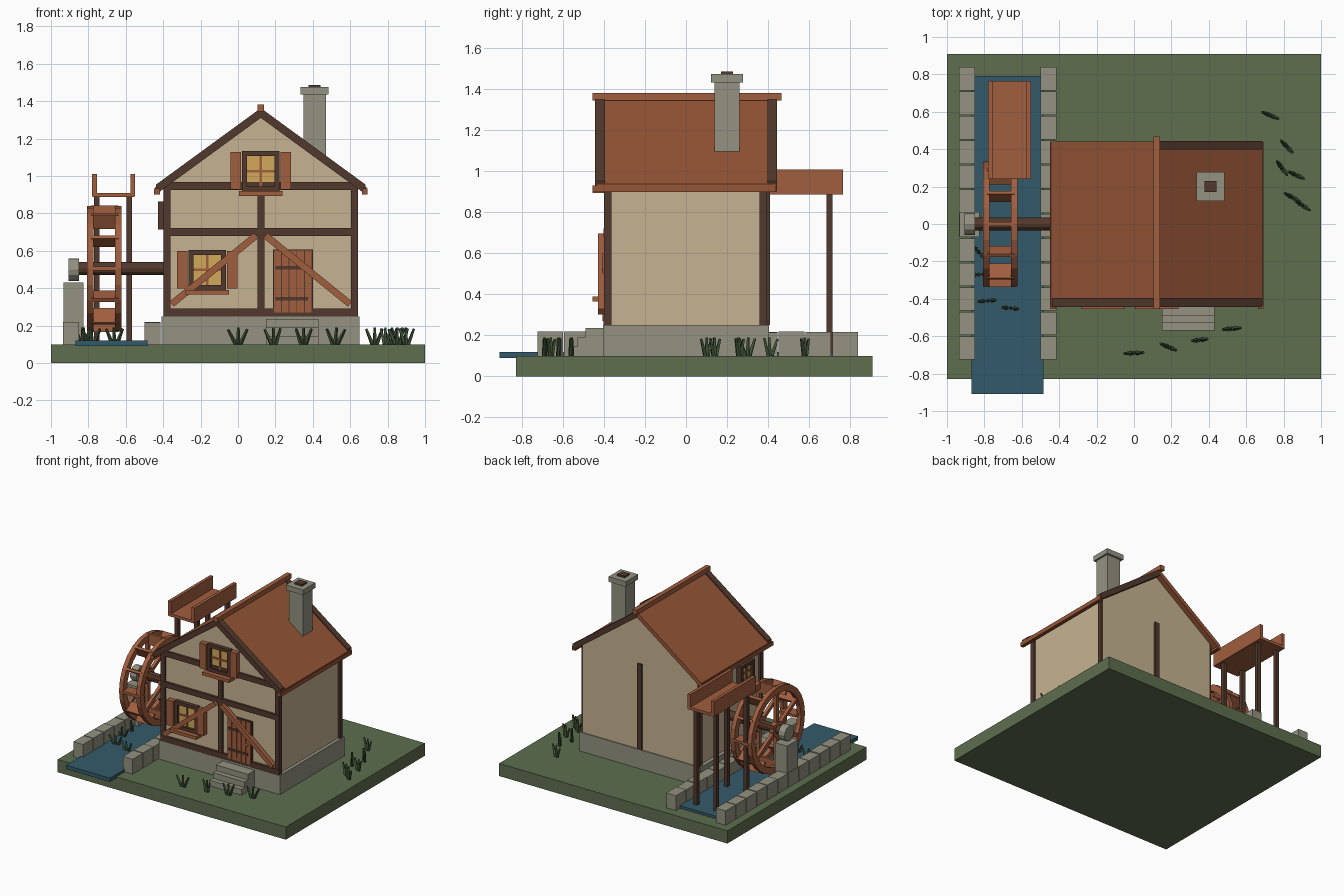
import bpy, bmesh, math, random
from mathutils import Matrix, Vector

cube = bpy.data.objects.get("Cube")
if cube:
    bpy.data.objects.remove(cube, do_unlink=True)
random.seed(4)


def material(name, *rgb):
    linear = [((c / 255 + 0.055) / 1.055) ** 2.4 for c in rgb] + [1]
    mat = bpy.data.materials.new(name)
    mat.use_nodes = True
    mat.diffuse_color = linear
    mat.node_tree.nodes["Principled BSDF"].inputs["Base Color"].default_value = linear
    return mat


grass = material("grass green", 94, 110, 79)
reed = material("reed green", 62, 80, 54)
water = material("water blue", 52, 90, 106)
stone = material("grey stone", 148, 146, 129)
plaster = material("cream plaster", 198, 179, 146)
timber = material("dark timber", 82, 57, 45)
redwood = material("red wood", 161, 94, 63)
tile = material("roof tile", 150, 85, 55)
glass = material("warm glass", 210, 168, 90)


def finish(name, mat, bm, matrix=None):
    if matrix:
        bm.transform(matrix)
    bmesh.ops.recalc_face_normals(bm, faces=bm.faces)
    mesh = bpy.data.meshes.new(name)
    bm.to_mesh(mesh)
    bm.free()
    mesh.materials.append(mat)
    obj = bpy.data.objects.new(name, mesh)
    bpy.context.collection.objects.link(obj)
    return obj


def box(name, mat, xs, ys, zs, matrix=None):
    bm = bmesh.new()
    bmesh.ops.create_cube(bm, size=1)
    for v in bm.verts:
        v.co = [r[0] if c < 0 else r[1] for c, r in zip(v.co, (xs, ys, zs))]
    return finish(name, mat, bm, matrix)


def prism(name, mat, outline, ys):
    """Extrude an x-z outline along y."""
    bm = bmesh.new()
    face = bm.faces.new([bm.verts.new((x, ys[0], z)) for x, z in outline])
    ext = bmesh.ops.extrude_face_region(bm, geom=[face])["geom"]
    verts = [g for g in ext if isinstance(g, bmesh.types.BMVert)]
    bmesh.ops.translate(bm, verts=verts, vec=(0, ys[1] - ys[0], 0))
    return finish(name, mat, bm)


def rod(name, mat, xs, radius, centre, sides):
    """Cylinder along x."""
    bm = bmesh.new()
    bmesh.ops.create_cone(bm, cap_ends=True, segments=sides, radius1=radius,
                          radius2=radius, depth=xs[1] - xs[0])
    place = Matrix.Translation((sum(xs) / 2, *centre)) @ Matrix.Rotation(math.pi / 2, 4, "Y")
    return finish(name, mat, bm, place)


# Ground, stream and stream walls
box("ground", grass, (-1, 1), (-.83, .91), (0, .1))
box("stream", water, (-.87, -.485), (-.91, .79), (.09, .12))
pitch = 1.57 / 12
for side, xs in (("left", (-.5, -.415)), ("right", (-.935, -.85))):
    for i in range(12):
        y = -.725 + i * pitch
        box(f"{side}_wall_block", stone, xs, (y, y + pitch - .006),
            (.1, .22 - random.random() * .008))

# Foundation and entrance steps
MID = .122
box("foundation", stone, (-.41, .65), (-.405, .405), (.1, .25))
for i in range(3):
    box("step", stone, (.15, .43), (-.57 + .04 * i, -.4), (.1, .145 + .045 * i))

# House body
prism("house_walls", plaster, [(-.38, .25), (.624, .25), (.624, .945),
                               (MID, 1.315), (-.38, .945)], (-.385, .397))

# Timber frame
for xs in ((-.397, -.36), (.604, .641)):
    for ys in ((-.4, -.363), (.358, .395)):
        box("corner_post", timber, xs, ys, (.25, .945))
for z in (.25, .68, .925):
    box("front_beam", timber, (-.395, .64), (-.403, -.37), (z, z + .042))
box("front_centre_post", timber, (.104, .142), (-.401, -.37), (.25, .93))
box("back_centre_post", timber, (.104, .142), (.38, .409), (.25, .93))
for s in (-1, 1):
    a = Vector((MID + s * .025, -.413, .682))
    b = Vector((MID + s * .477, -.413, .315))
    d = b - a
    place = Matrix.Translation((a + b) / 2) @ Matrix.Rotation(math.atan2(-d.z, d.x), 4, "Y")
    half = d.length / 2
    box("diagonal_brace", redwood, (-half, half), (-.017, .017), (-.018, .018), place)

# Roof, gable boards, eaves and ridge
SLOPE = .73


def slope_slab(name, mat, s, top, reach, thick, ys):
    low = top - SLOPE * reach
    x = MID + s * reach
    prism(name, mat, [(MID, top), (x, low), (x, low - thick), (MID, top - thick)], ys)


for s, side in ((1, "left"), (-1, "right")):
    slope_slab(f"{side}_roof", tile, s, 1.352, .565, .04, (-.435, .44))
    slope_slab(f"{side}_front_gable_board", timber, s, 1.363, .56, .052, (-.445, -.395))
    eave = MID + s * .555
    box(f"{side}_eave", tile, (eave - .015, eave + .015), (-.455, .44), (.902, .932))
slope_slab("left_back_gable_board", timber, 1, 1.363, .56, .052, (.397, .445))
box("ridge_beam", redwood, (.104, .14), (-.455, .467), (1.345, 1.382))

# Chimney
box("chimney", stone, (.35, .47), (.14, .26), (1, 1.44))
box("chimney_cap", stone, (.333, .485), (.123, .277), (1.435, 1.475))
box("chimney_pot", timber, (.378, .442), (.17, .23), (1.46, 1.488))


# Windows, built facing -y around a local centre
def window(place, w, h, shutters):
    def part(name, mat, xs, ys, zs):
        box(name, mat, xs, ys, zs, place)

    rim = .026
    part("window_glass", glass, (-w + rim, w - rim), (-.012, .01), (-h + rim, h - rim))
    for s in (-1, 1):
        part("window_jamb", timber, sorted((s * w, s * (w - rim))), (-.032, .01), (-h, h))
        part("window_rail", timber, (-w, w), (-.031, .01), sorted((s * h, s * (h - rim))))
        if shutters:
            part("shutter", redwood, sorted((s * (w + .005), s * (w + .062))),
                 (-.04, 0), (-h + .008, h - .005))
    part("window_mullion", redwood, (-.007, .007), (-.02, 0), (-h + rim, h - rim))
    part("window_crossbar", redwood, (-w + rim, w - rim), (-.019, 0), (-.007, .007))
    if shutters:
        part("window_sill", redwood, (-w - .017, w + .017), (-.07, 0), (-h - .025, -h))


window(Matrix.Translation((-.165, -.385, .498)), .1, .107, True)
window(Matrix.Translation((MID, -.385, 1.026)), .1, .107, True)
window(Matrix.Translation((-.395, -.17, .79)) @ Matrix.Rotation(-math.pi / 2, 4, "Z"),
       .085, .075, False)

# Door
box("door_frame", timber, (.188, .402), (-.4, -.37), (.265, .607))
for i in range(5):
    x = .193 + i * .041
    box("door_plank", redwood, (x, x + .037), (-.408, -.38), (.27, .602))
for z in (.335, .5):
    box("door_strap", timber, (.2, .375), (-.414, -.4), (z, z + .018))
box("door_knob", glass, (.358, .374), (-.422, -.4), (.412, .428))

# Water wheel, turning about x
HUB = (0, .505)
rod("wheel_shaft", timber, (-.86, -.37), .034, HUB, 12)
rod("shaft_bearing", stone, (-.905, -.85), .06, (0, .5), 12)
box("bearing_pillar", stone, (-.932, -.825), (-.07, .065), (.1, .43))
for x in (-.808, -.658):
    rod("wheel_hub", redwood, (x, x + .035), .06, HUB, 12)
    bm = bmesh.new()
    rings = [[bm.verts.new((px, r * math.cos(math.tau * i / 24), HUB[1] + r * math.sin(math.tau * i / 24)))
              for i in range(24)]
             for px, r in ((x, .285), (x, .335), (x + .035, .335), (x + .035, .285))]
    for k in range(4):
        a, b = rings[k], rings[(k + 1) % 4]
        for i in range(24):
            j = (i + 1) % 24
            bm.faces.new((a[i], a[j], b[j], b[i]))
    finish("wheel_rim", redwood, bm)
for i in range(12):
    turn = Matrix.Translation((0, *HUB)) @ Matrix.Rotation(math.tau * i / 12, 4, "X")
    box("wheel_paddle", redwood, (-.785, -.64), (-.01, .01), (.25, .338), turn)
    if i % 2 == 0:
        for x in (-.803, -.653):
            box("wheel_spoke", redwood, (x, x + .025), (-.014, .014), (.03, .3), turn)

# Flume on posts
box("flume_floor", redwood, (-.775, -.555), (.24, .765), (.888, .91))
for x in (-.78, -.575):
    box("flume_side", redwood, (x, x + .025), (.24, .765), (.89, 1.01))
for x in (-.77, -.597):
    for y in (.305, .685):
        box("flume_post", timber, (x, x + .03), (y, y + .03), (.1, .89))

# Reed tufts: fans of tilted tapering blades
tufts = [(0, -.69), (.19, -.66), (.35, -.62), (.52, -.56), (.73, .58), (.82, .41), (.79, .3),
         (.87, .26), (.85, .14), (.9, .1), (-.78, -.41), (-.66, -.45), (-.83, -.15), (-.83, -.27)]
for x, y in tufts:
    spin = Matrix.Rotation(random.uniform(-1, .2), 4, "Z")
    for k in (-1, 0, 1):
        bm = bmesh.new()
        bmesh.ops.create_cone(bm, cap_ends=True, segments=4, radius1=.012, radius2=.007, depth=.09)
        bmesh.ops.translate(bm, verts=bm.verts, vec=(0, 0, .045))
        lean = Matrix.Rotation(k * .4 + random.uniform(-.1, .1), 4, "Y")
        finish("reed_blade", reed, bm, Matrix.Translation((x, y, .1)) @ spin
               @ Matrix.Translation((k * .012, 0, 0)) @ lean)
